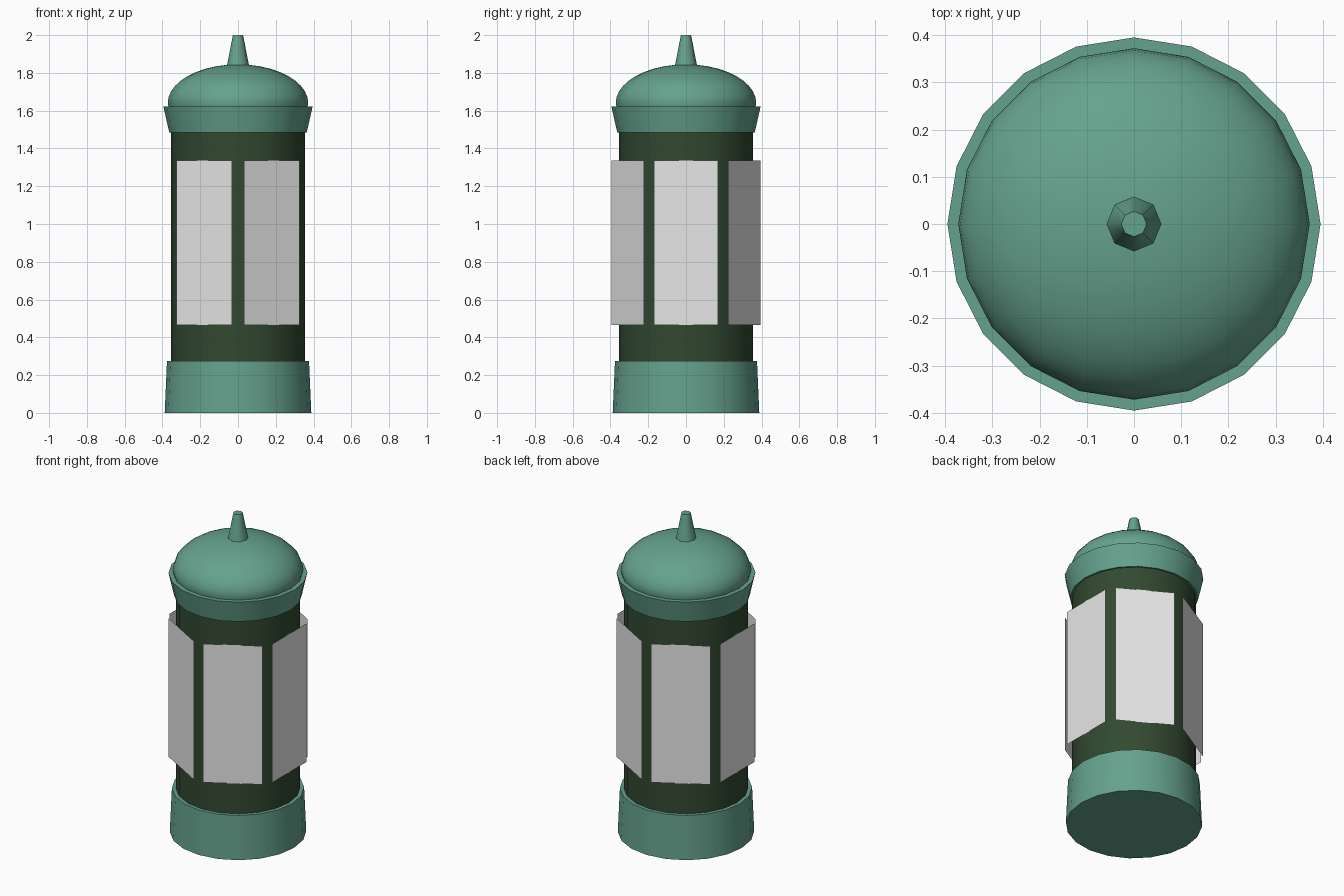
import bpy, bmesh
from math import sin, cos, pi, radians
from mathutils import Matrix

if "Cube" in bpy.data.objects:
    bpy.data.objects.remove(bpy.data.objects["Cube"])


def material(name, rgb):
    m = bpy.data.materials.new(name)
    m.use_nodes = True
    color = (*rgb, 1)
    m.diffuse_color = color
    m.node_tree.nodes["Principled BSDF"].inputs["Base Color"].default_value = color
    return m


teal = material("weathered teal", (0.13, 0.36, 0.27))
green = material("dark green", (0.032, 0.066, 0.030))
paper = material("poster white", (0.8, 0.8, 0.8))


def add_object(name, bm, mat, smooth=None):
    mesh = bpy.data.meshes.new(name)
    bm.to_mesh(mesh)
    bm.free()
    mesh.materials.append(mat)
    obj = bpy.data.objects.new(name, mesh)
    bpy.context.collection.objects.link(obj)
    if smooth:
        bpy.ops.object.select_all(action="DESELECT")
        obj.select_set(True)
        bpy.context.view_layer.objects.active = obj
        bpy.ops.object.shade_smooth_by_angle(angle=radians(smooth))
    return obj


def turned(name, profile, mat, sides=20, smooth=40):
    """Closed solid of revolution from (radius, height) points, bottom to top."""
    bm = bmesh.new()
    rings = []
    for r, z in profile:
        rings.append([bm.verts.new((r * cos(2 * pi * i / sides),
                                    r * sin(2 * pi * i / sides), z))
                      for i in range(sides)])
    for low, high in zip(rings, rings[1:]):
        for i in range(sides):
            j = (i + 1) % sides
            bm.faces.new((low[i], low[j], high[j], high[i]))
    bm.faces.new(rings[0][::-1])
    bm.faces.new(rings[-1])
    return add_object(name, bm, mat, smooth)


# Column, flared base and collar
turned("column_body", [(0.354, 0.2), (0.354, 1.55)], green)
turned("base", [(0.388, 0), (0.376, 0.275)], teal)
turned("collar", [(0.364, 1.485), (0.395, 1.622)], teal)

# Domed roof with its finial
steps = 10
dome = [(0.366, 1.615)]
for k in range(steps):
    a = k / steps * pi / 2
    dome.append((0.372 * cos(a), 1.64 + 0.205 * sin(a)))
dome.append((0.01, 1.845))
turned("dome_roof", dome, teal)
turned("finial", [(0.059, 1.835), (0.027, 2.0)], teal, sides=8, smooth=50)

# Six flat poster panels around the column
for n in range(6):
    bm = bmesh.new()
    corners = [(0.356, -0.17, 0.466), (0.356, 0.17, 0.466),
               (0.356, 0.17, 1.335), (0.356, -0.17, 1.335)]
    bm.faces.new([bm.verts.new(c) for c in corners])
    bm.transform(Matrix.Rotation(n * pi / 3, 4, "Z"))
    add_object(f"poster_panel_{n + 1}", bm, paper)
